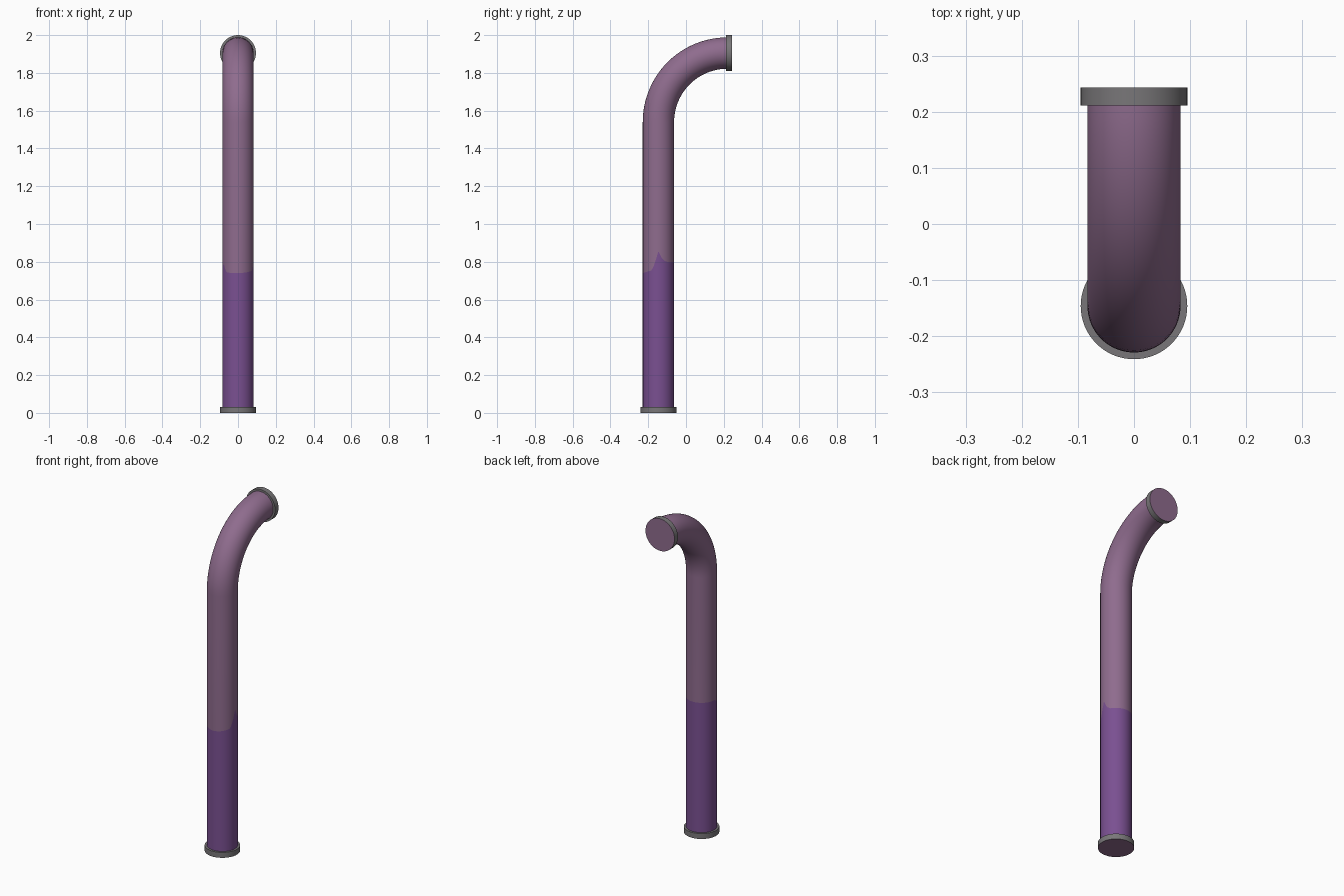
import bpy, bmesh, math

if "Cube" in bpy.data.objects:
    bpy.data.objects.remove(bpy.data.objects["Cube"])

SEG = 64
R_PIPE, R_FLANGE, FLANGE_T = 0.083, 0.095, 0.032
Y0 = -0.146                    # axis of the upright pipe
BEND_R, BEND_Z = 0.365, 1.54   # elbow radius and start height


def material(name, rgb):
    m = bpy.data.materials.new(name)
    m.diffuse_color = (*rgb, 1)
    m.use_nodes = True
    m.node_tree.nodes["Principled BSDF"].inputs["Base Color"].default_value = m.diffuse_color
    return m


mauve = material("mauve", (0.275, 0.150, 0.270))
purple = material("purple", (0.195, 0.080, 0.285))
grey = material("grey", (0.190, 0.183, 0.190))


def finish(bm, name, mats):
    bmesh.ops.recalc_face_normals(bm, faces=bm.faces)
    me = bpy.data.meshes.new(name)
    bm.to_mesh(me)
    bm.free()
    for m in mats:
        me.materials.append(m)
    ob = bpy.data.objects.new(name, me)
    bpy.context.collection.objects.link(ob)
    bpy.ops.object.select_all(action='DESELECT')
    ob.select_set(True)
    bpy.context.view_layer.objects.active = ob
    bpy.ops.object.shade_smooth_by_angle(angle=math.radians(35))
    return ob


# Uneven paint edge: height as a function of depth y, for each side
RIGHT = [(-0.09, 0.738), (-0.035, 0.755), (-0.02, 0.79), (0, 0.855),
         (0.02, 0.815), (0.04, 0.80), (0.09, 0.80)]
LEFT = [(-0.09, 0.738), (-0.055, 0.745), (-0.04, 0.78), (0, 0.80), (0.09, 0.80)]


def paint_height(x, y):
    table = RIGHT if x > 0 else LEFT
    for (a, za), (b, zb) in zip(table, table[1:]):
        if y <= b:
            return za + (zb - za) * (y - a) / (b - a)
    return table[-1][1]


# Pipe: rings swept up the straight run, then round the elbow
bm = bmesh.new()
circle = [(R_PIPE * math.cos(2 * math.pi * i / SEG),
           R_PIPE * math.sin(2 * math.pi * i / SEG)) for i in range(SEG)]
rings = [[bm.verts.new((x, Y0 + y, 0.02)) for x, y in circle],
         [bm.verts.new((x, Y0 + y, paint_height(x, y))) for x, y in circle]]
STEPS = 24
for k in range(STEPS + 1):
    a = math.pi / 2 * k / STEPS
    rings.append([bm.verts.new((x, Y0 + BEND_R - (BEND_R - y) * math.cos(a),
                                BEND_Z + (BEND_R - y) * math.sin(a)))
                  for x, y in circle])
for k, (lo, hi) in enumerate(zip(rings, rings[1:])):
    for i in range(SEG):
        j = (i + 1) % SEG
        f = bm.faces.new((lo[i], lo[j], hi[j], hi[i]))
        f.material_index = 1 if k == 0 else 0
finish(bm, "pipe", [mauve, purple])


# Flanges: grey collars with a mauve outer face
def flange(name, loc, tilt):
    bm = bmesh.new()
    bmesh.ops.create_cone(bm, cap_ends=True, segments=SEG, radius1=R_FLANGE,
                          radius2=R_FLANGE, depth=FLANGE_T)
    for f in bm.faces:
        f.material_index = 1 if f.normal.z < -0.9 else 0
    ob = finish(bm, name, [grey, mauve])
    ob.location = loc
    ob.rotation_euler.x = tilt


flange("bottom_flange", (0, Y0, FLANGE_T / 2), 0)
flange("outlet_flange", (0, 0.243 - FLANGE_T / 2, BEND_Z + BEND_R), math.pi / 2)
